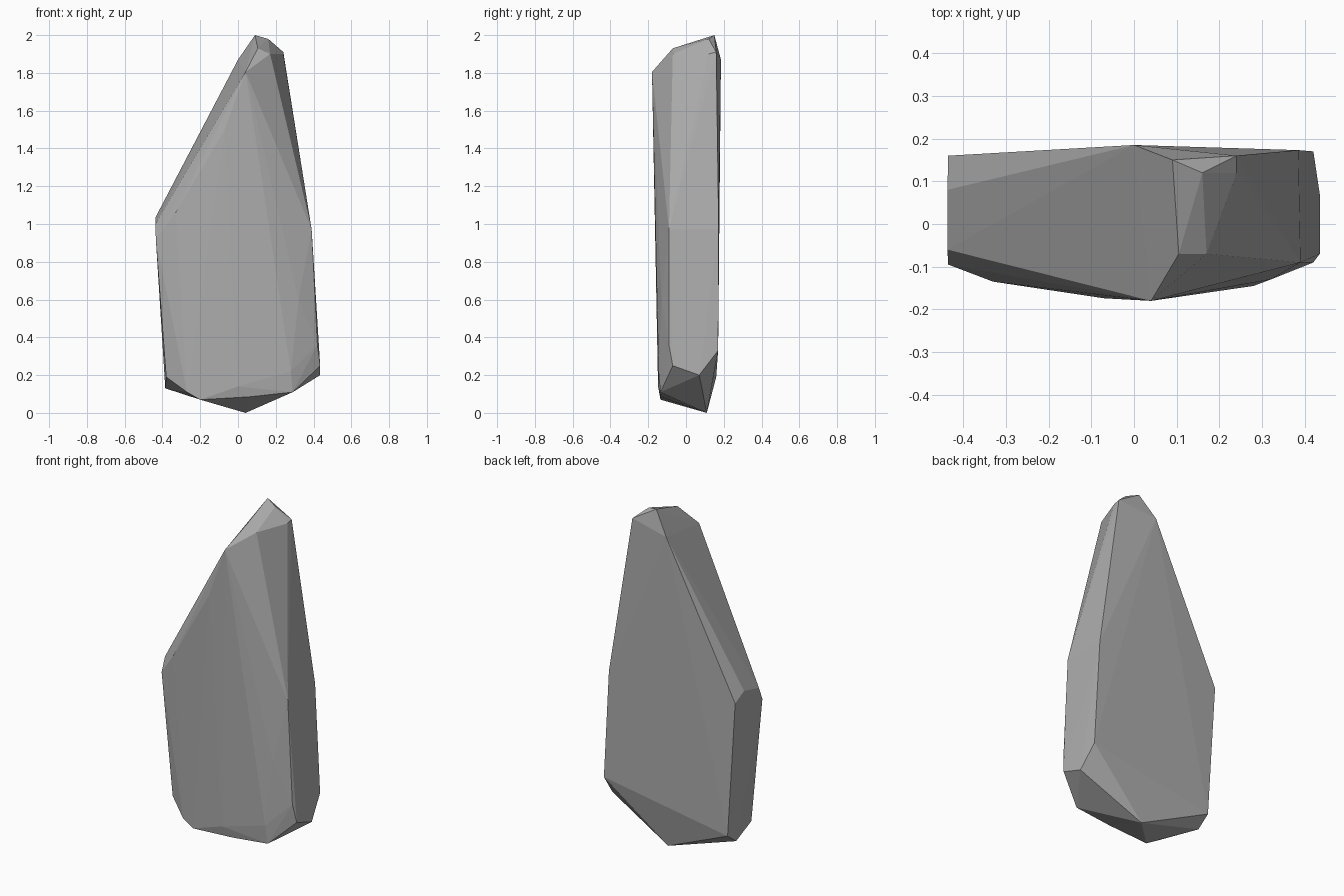
import bpy
import bmesh
from mathutils import Vector

# Remove the default cube only
default_cube = bpy.data.objects.get("Cube")
if default_cube:
    bpy.data.objects.remove(default_cube, do_unlink=True)


def make_material(name, colour):
    material = bpy.data.materials.new(name)
    material.use_nodes = True
    material.diffuse_color = colour
    shader = next(node for node in material.node_tree.nodes
                  if node.type == "BSDF_PRINCIPLED")
    shader.inputs["Base Color"].default_value = colour
    shader.inputs["Roughness"].default_value = 1
    return material


def build_hull(name, corner_groups, material):
    """Wrap a faceted convex solid around corners given in hundredths."""
    mesh = bpy.data.meshes.new(name)
    solid = bmesh.new()
    for group in corner_groups:
        for corner in group:
            solid.verts.new(Vector(corner) / 100)
    bmesh.ops.convex_hull(solid, input=solid.verts[:])

    # Discard corners that ended up inside the solid
    buried = [vert for vert in solid.verts if not vert.link_faces]
    bmesh.ops.delete(solid, geom=buried, context="VERTS")
    bmesh.ops.recalc_face_normals(solid, faces=solid.faces[:])
    for face in solid.faces:
        face.smooth = False
    solid.to_mesh(mesh)
    solid.free()

    mesh.materials.append(material)
    rock = bpy.data.objects.new(name, mesh)
    bpy.context.collection.objects.link(rock)
    return rock


# Chipped tip, leaning to one side
tip = [
    (9, 15, 200), (16, 12, 198), (24, 16, 191), (24, 12, 190),
    (10.5, -7, 193), (17, -7, 190), (4, -18, 180.5), (0, 18.5, 187),
]

# Shoulders where the body is widest
left_shoulder = [(39, -9, 97), (38.5, 17.3, 97)]
right_shoulder = [
    (-43.7, 8, 103.5), (-43.7, -6, 100), (-43.5, -9.5, 92), (-43.5, 16, 99),
]

# Slightly bulging front
front_bulge = [
    (-33, -13.5, 106), (-7, -17.4, 150), (32, -13, 60), (28, -14.5, 22),
]

# Cut corners around the foot
foot = [
    (-38.5, 16, 19), (-38.5, 8, 13), (-38, -7, 19), (-27, -13, 11),
    (-20, -13.5, 7), (6, -13.5, 8.5), (29, -13.5, 11), (0, -14.8, 14),
    (43.5, -7, 25), (43.5, 7, 20), (42, 17, 33), (42, -9, 36), (4, 11, 0),
]

stone_grey = make_material("stone grey", (0.42, 0.42, 0.42, 1))
build_hull("standing_rock",
           [tip, left_shoulder, right_shoulder, front_bulge, foot],
           stone_grey)
